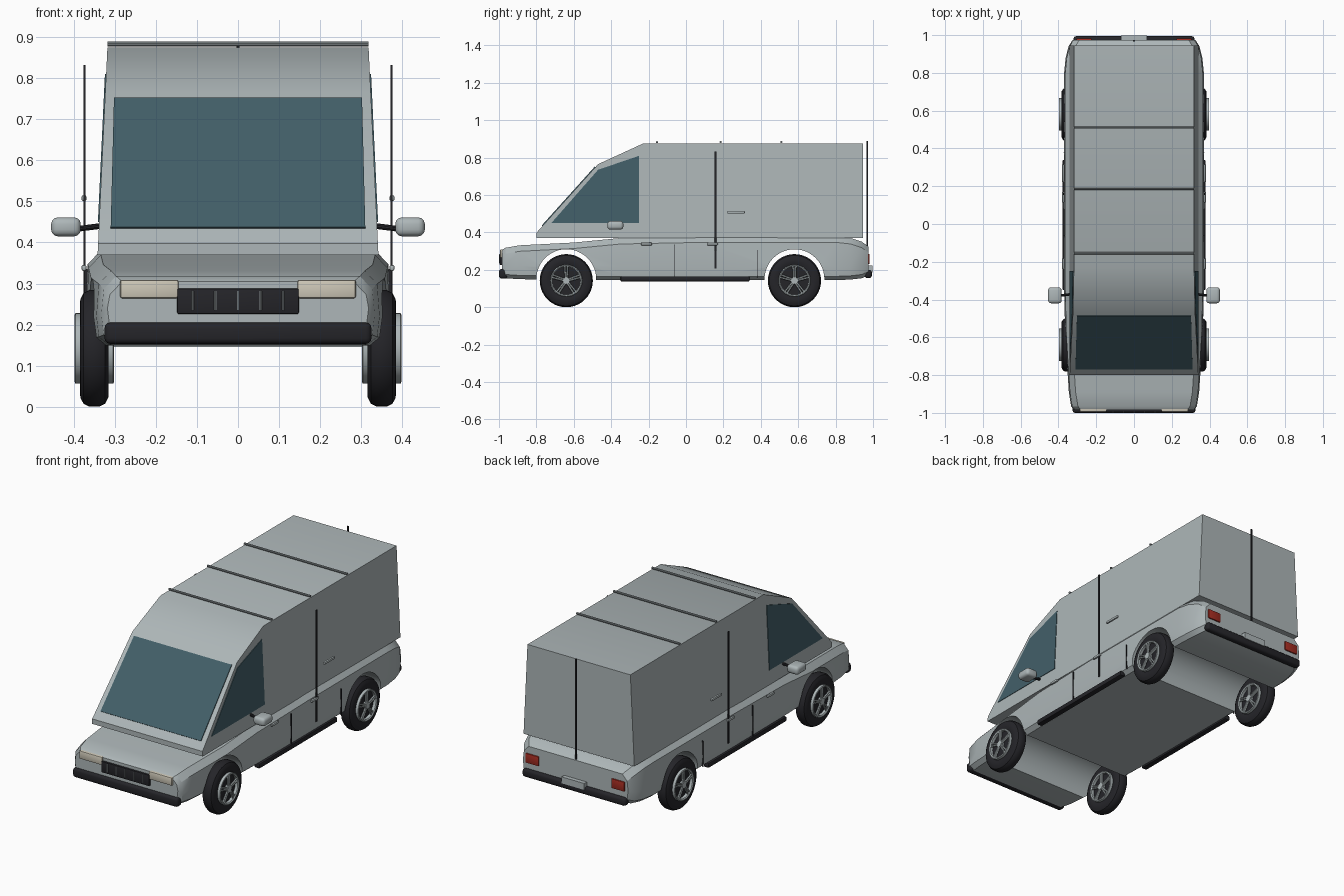
import bpy, bmesh, math
from mathutils import Vector, Matrix

if "Cube" in bpy.data.objects:
    bpy.data.objects.remove(bpy.data.objects["Cube"])


def mat(name, r, g, b):
    m = bpy.data.materials.new(name)
    m.diffuse_color = (r, g, b, 1)
    m.use_nodes = True
    m.node_tree.nodes["Principled BSDF"].inputs["Base Color"].default_value = m.diffuse_color
    return m


PAINT = mat("silver_paint", .42, .47, .48)
GLASS = mat("tinted_glass", .055, .115, .14)
BLACK = mat("black_rubber", .018, .018, .022)
CREAM = mat("headlight_cream", .62, .58, .48)
RED = mat("tail_light_red", .36, .025, .015)
TRIM = mat("grey_trim", .25, .28, .29)


def finish(bm, name, m, bevel=0, segs=2, angle=30):
    bmesh.ops.recalc_face_normals(bm, faces=bm.faces)
    me = bpy.data.meshes.new(name)
    bm.to_mesh(me)
    bm.free()
    ob = bpy.data.objects.new(name, me)
    bpy.context.collection.objects.link(ob)
    me.materials.append(m)
    bpy.ops.object.select_all(action='DESELECT')
    ob.select_set(True)
    bpy.context.view_layer.objects.active = ob
    if bevel:
        b = ob.modifiers.new("Bevel", 'BEVEL')
        b.width, b.segments = bevel, segs
        bpy.ops.object.modifier_apply(modifier="Bevel")
    bpy.ops.object.shade_smooth_by_angle(angle=math.radians(angle))
    return ob


def loft(name, rings, m, closed=False, **kw):
    """Skin a list of equal-length point rings, capping the ends."""
    bm = bmesh.new()
    vs = [[bm.verts.new(p) for p in r] for r in rings]
    n = len(vs[0])
    pairs = list(zip(vs, vs[1:])) + ([(vs[-1], vs[0])] if closed else [])
    for a, b in pairs:
        for i in range(n):
            j = (i + 1) % n
            bm.faces.new((a[i], a[j], b[j], b[i]))
    if not closed:
        bm.faces.new(vs[0])
        bm.faces.new(vs[-1])
    return finish(bm, name, m, **kw)


def box(name, x, y, z, m, **kw):
    """Box from (min, max) pairs."""
    ring = lambda h: [(x[0], y[0], h), (x[1], y[0], h), (x[1], y[1], h), (x[0], y[1], h)]
    return loft(name, [ring(z[0]), ring(z[1])], m, **kw)


def rod(name, p, q, r, m, n=10):
    p, q = Vector(p), Vector(q)
    bm = bmesh.new()
    rot = (q - p).to_track_quat('Z', 'Y').to_matrix().to_4x4()
    bmesh.ops.create_cone(bm, cap_ends=True, segments=n, radius1=r, radius2=r,
                          depth=(q - p).length, matrix=Matrix.Translation((p + q) / 2) @ rot)
    return finish(bm, name, m)


def lathe(name, profile, c, m, n=40):
    """Revolve (x, radius) points about an x-parallel axis through c."""
    rings = []
    for i in range(n):
        a = math.tau * i / n
        rings.append([(c[0] + x, c[1] + r * math.cos(a), c[2] + r * math.sin(a)) for x, r in profile])
    return loft(name, rings, m, closed=True)


def span(s, a, b):
    return tuple(sorted((s * a, s * b)))


AXLES = (-.64, .58)
HUB_Z = .142

# Lower body: sections of (y, half width, bottom, top)
sections = [(-.985, .318, .17, .305), (-.965, .333, .155, .318), (-.89, .345, .15, .331),
            (-.6, .364, .146, .346), (-.35, .37, .145, .37), (.1, .372, .145, .379),
            (.8, .37, .145, .379), (.88, .362, .148, .37), (.94, .347, .155, .35),
            (.975, .325, .17, .325)]
rings = []
for y, w, lo, hi in sections:
    half = [(w - .03, lo), (w - .006, lo + .02), (w, lo + .07), (w - .006, hi - .032), (w - .036, hi)]
    rings.append([(x, y, z) for x, z in half] + [(-x, y, z) for x, z in reversed(half)])
body = loft("lower_body", rings, PAINT)

# Wheel arches cut through the full width
for y in AXLES:
    cutter = rod("arch_cutter", (-.6, y, .15), (.6, y, .15), .16, PAINT, 48)
    cutter.hide_render = True
    cut = body.modifiers.new("Arch", 'BOOLEAN')
    cut.operation, cut.object, cut.solver = 'DIFFERENCE', cutter, 'EXACT'
    bpy.context.view_layer.objects.active = body
    bpy.ops.object.modifier_apply(modifier="Arch")
    bpy.data.objects.remove(cutter)
bpy.ops.object.select_all(action='DESELECT')
body.select_set(True)
bpy.ops.object.shade_smooth_by_angle(angle=math.radians(30))


# Cabin and cargo box with sides leaning slightly inwards
def half_width(z):
    return .342 - (z - .37) * .0475


profile = [(-.80, .37), (-.80, .398), (-.47, .765), (-.23, .875), (.945, .875), (.945, .37)]
loft("cabin", [[(s * half_width(z), y, z) for y, z in profile] for s in (1, -1)], PAINT)

# Windscreen plate on the sloping front
screen = [(-.31, -.768, .435), (.31, -.768, .435), (.302, -.484, .75), (-.302, -.484, .75)]
normal = Vector((0, -.742, .671))
loft("windscreen", [[Vector(p) + normal * d for p in screen] for d in (-.003, .004)], GLASS)

# Front end
box("front_bumper", (-.325, .325), (-1, -.955), (.153, .205), BLACK, bevel=.014, segs=3)
box("grille", (-.148, .148), (-.996, -.965), (.226, .288), BLACK, bevel=.003)
for i in range(-2, 3):
    rod("grille_bar", (i * .055, -.996, .236), (i * .055, -.996, .282), .003, TRIM, 8)

# Rear end
box("rear_bumper", (-.32, .32), (.955, .994), (.155, .2), BLACK, bevel=.014, segs=3)
box("rear_plate", (-.07, .07), (.97, .998), (.186, .222), PAINT)
box("rear_door_seam", (-.004, .004), (.966, .972), (.325, .89), BLACK)

# Roof bars
for y in (-.155, .185, .51):
    rod("roof_bar", (-.318, y, .883), (.318, y, .883), .006, TRIM)

window = [(-.72, .45), (-.25, .45), (-.25, .81), (-.47, .735)]
for s in (1, -1):
    # Side glass
    loft("side_window", [[(s * (half_width(z) + d), y, z) for y, z in window]
                         for d in (-.004, .003)], GLASS)
    # Lamps
    box("headlight", span(s, .145, .287), (-.994, -.955), (.264, .309), CREAM, bevel=.005)
    box("tail_light", span(s, .225, .305), (.95, .982), (.232, .285), RED, bevel=.003)
    # Mirror and its arm
    rod("mirror_arm", (s * .32, -.37, .442), (s * .4, -.38, .432), .007, BLACK)
    box("mirror", span(s, .383, .455), (-.42, -.335), (.415, .461), PAINT, bevel=.016, segs=3)
    # Sill, door seams and handles
    box("sill", span(s, .345, .378), (-.35, .34), (.138, .165), BLACK, bevel=.006)
    box("door_seam", span(s, .371, .376), (.153, .163), (.208, .832), BLACK)
    for y, top in ((-.06, .335), (.38, .305)):
        box("panel_seam", span(s, .366, .374), (y - .0015, y + .0015), (.16, top), BLACK)
    for y0, y1, z in ((.222, .315, .508), (-.24, -.182, .338), (.112, .17, .338)):
        box("door_handle", span(s, .369, .381), (y0, y1), (z - .007, z + .007), PAINT, bevel=.004)
    # Wheels
    for y in AXLES:
        c = (s * .35, y, HUB_Z)
        lathe("tyre", [(-.03, .083), (-.035, .1), (-.034, .12), (-.026, .135), (-.012, .142), (.012, .142),
                       (.026, .135), (.034, .12), (.035, .1), (.03, .083)], c, BLACK)
        rod("wheel_core", (c[0] - .028, y, HUB_Z), (c[0] + .028, y, HUB_Z), .085, BLACK, 40)
        for side in (1, -1):
            lathe("rim", [(side * .02, .086), (side * .046, .086), (side * .048, .081),
                          (side * .044, .075), (side * .02, .075)], c, PAINT)
            x = c[0] + side * .04
            rod("hub", (x - side * .015, y, HUB_Z), (x + side * .007, y, HUB_Z), .019, PAINT, 16)
            for k in range(5):
                a = math.pi / 2 + math.tau * k / 5
                for da in (-.09, .09):
                    rod("spoke", (x, y + .012 * math.cos(a + da * 4), HUB_Z + .012 * math.sin(a + da * 4)),
                        (x, y + .079 * math.cos(a + da), HUB_Z + .079 * math.sin(a + da)), .0055, PAINT, 6)
